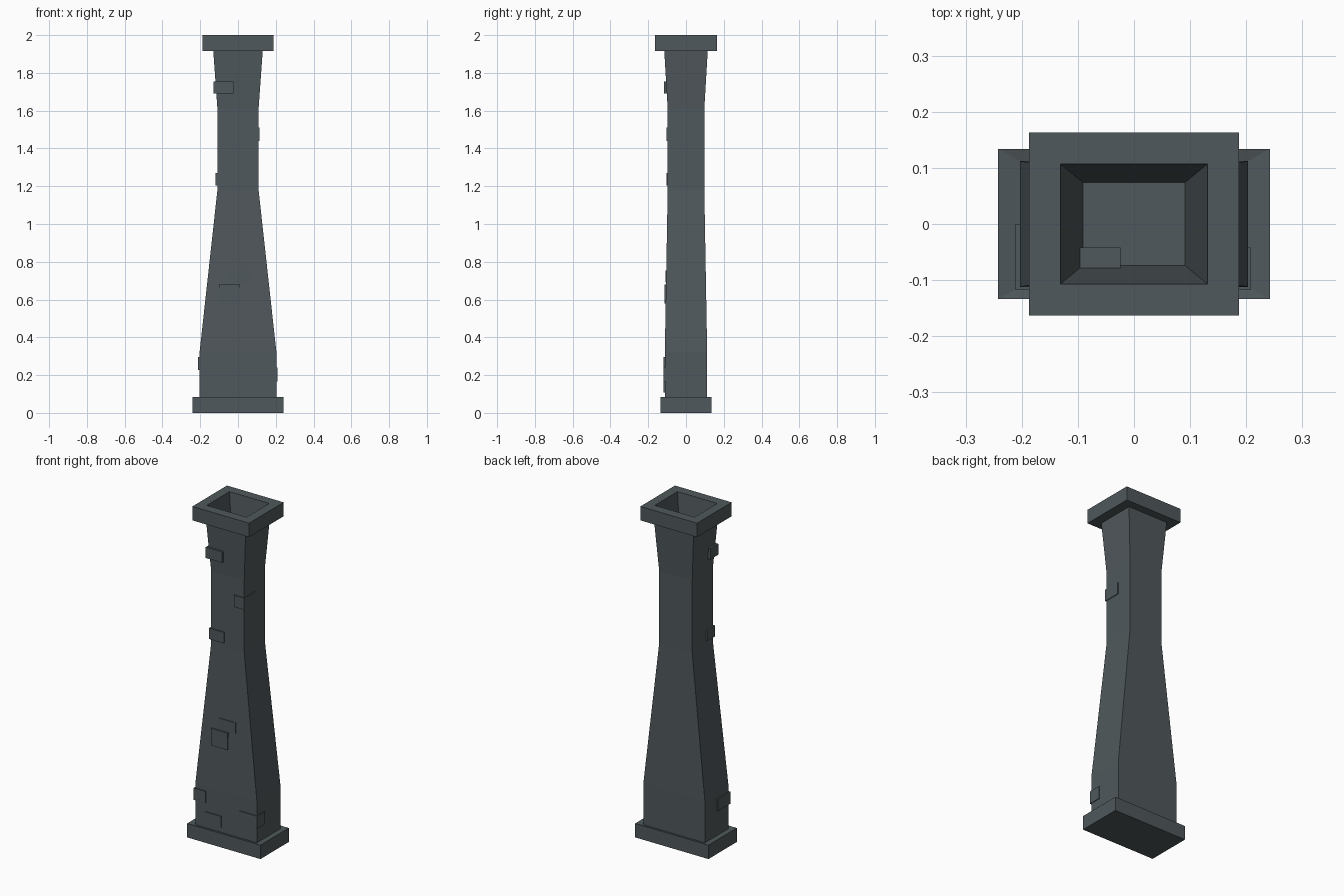
import bpy, bmesh

if "Cube" in bpy.data.objects:
    bpy.data.objects.remove(bpy.data.objects["Cube"])

stone = bpy.data.materials.new("slate_grey")
stone.diffuse_color = (0.08, 0.098, 0.106, 1)
stone.use_nodes = True
stone.node_tree.nodes["Principled BSDF"].inputs["Base Color"].default_value = stone.diffuse_color


def make_object(name, bm):
    bmesh.ops.recalc_face_normals(bm, faces=bm.faces)
    mesh = bpy.data.meshes.new(name)
    bm.to_mesh(mesh)
    bm.free()
    mesh.materials.append(stone)
    obj = bpy.data.objects.new(name, mesh)
    bpy.context.collection.objects.link(obj)
    return obj


def loft(name, rings):
    """Stack rectangular rings (half width x, half depth y, height z), capped at both ends."""
    bm = bmesh.new()
    loops = [[bm.verts.new((sx * x, sy * y, z))
              for sx, sy in ((-1, -1), (1, -1), (1, 1), (-1, 1))]
             for x, y, z in rings]
    for a, b in zip(loops, loops[1:]):
        for i in range(4):
            j = (i + 1) % 4
            bm.faces.new((a[i], a[j], b[j], b[i]))
    bm.faces.new(loops[0][::-1])
    bm.faces.new(loops[-1])
    return make_object(name, bm)


def brick(name, x0, x1, y0, y1, z0, z1):
    bm = bmesh.new()
    bmesh.ops.create_cube(bm, size=1)
    for v in bm.verts:
        v.co.x = x1 if v.co.x > 0 else x0
        v.co.y = y1 if v.co.y > 0 else y0
        v.co.z = z1 if v.co.z > 0 else z0
    return make_object(name, bm)


# Chimney: foot plate, tapering shaft, cap and funnel-shaped flue
loft("chimney_stack", [
    (0.242, 0.134, 0.0), (0.242, 0.134, 0.083),      # foot plate
    (0.203, 0.112, 0.078), (0.203, 0.112, 0.325),    # lower shaft
    (0.109, 0.097, 1.18), (0.109, 0.097, 1.61),      # waist
    (0.131, 0.115, 1.917),                           # flared neck
    (0.187, 0.163, 1.917), (0.187, 0.163, 2.0),      # cap
    (0.131, 0.107, 2.0), (0.091, 0.074, 1.715),      # flue
])

# Protruding bricks on the front and its corners
bricks = [
    (-0.131, -0.024, -0.117, -0.042, 1.69, 1.755),
    (0.045, 0.113, -0.104, 0.0, 1.44, 1.51),
    (-0.119, -0.02, -0.104, -0.035, 1.205, 1.27),
    (-0.05, 0.06, -0.108, -0.04, 0.69, 0.753),
    (-0.10, 0.01, -0.114, -0.04, 0.58, 0.681),
    (-0.211, -0.133, -0.118, 0.0, 0.226, 0.297),
    (-0.133, -0.03, -0.118, -0.04, 0.108, 0.175),
    (0.09, 0.208, -0.118, -0.042, 0.165, 0.24),
]
for i, b in enumerate(bricks):
    brick(f"loose_brick_{i + 1}", *b)
